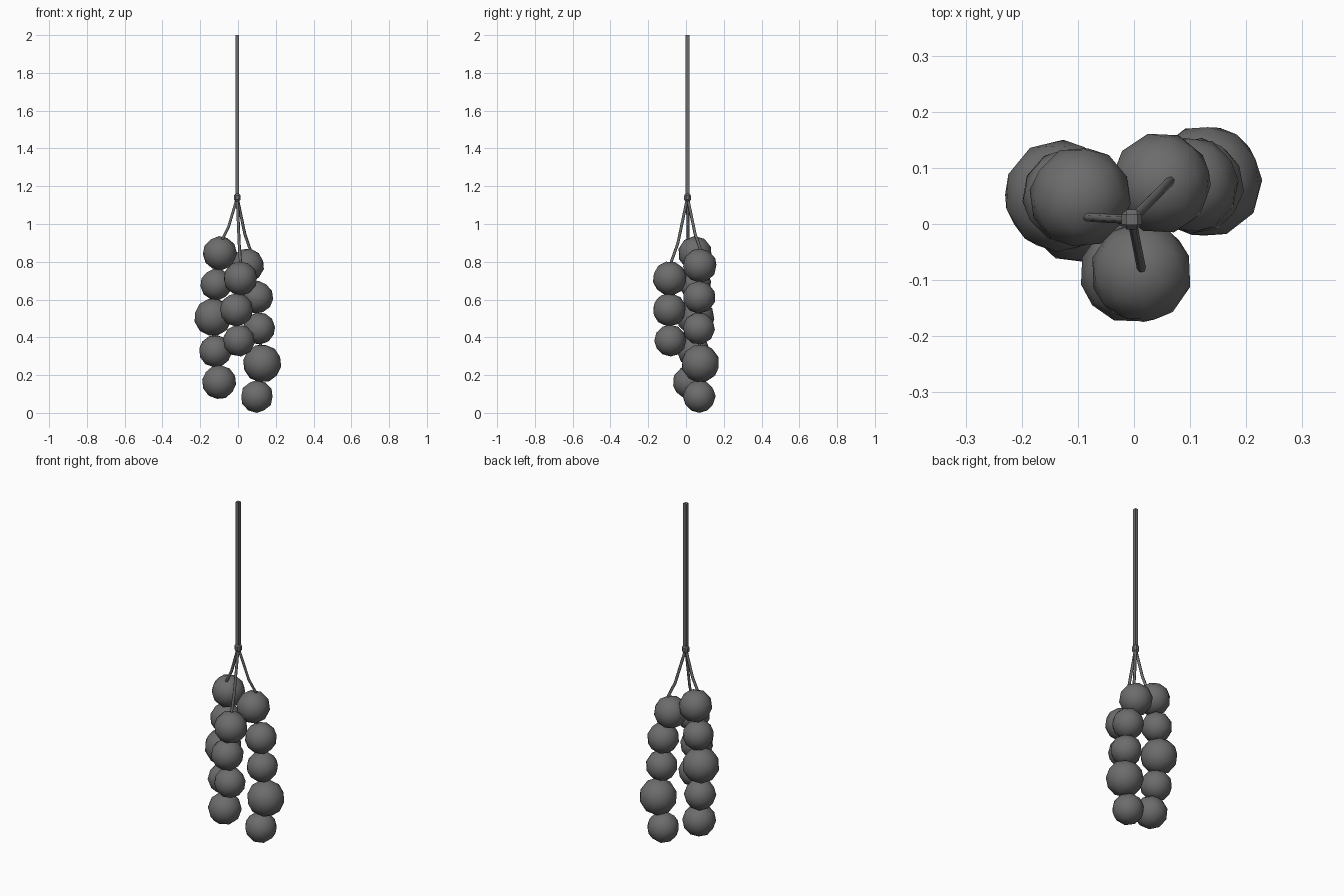
import bpy, math, random
from mathutils import Vector

random.seed(4)
cube = bpy.data.objects.get("Cube")
if cube:
    bpy.data.objects.remove(cube, do_unlink=True)

GREY = (0.15, 0.15, 0.15, 1)
mat = bpy.data.materials.new("dark grey")
mat.use_nodes = True
mat.diffuse_color = GREY
mat.node_tree.nodes["Principled BSDF"].inputs["Base Color"].default_value = GREY
KNOT = Vector((-0.004, 0.008, 1.14))


def finish(name, smooth=True):
    obj = bpy.context.object
    obj.name = name
    obj.data.materials.append(mat)
    if smooth:
        bpy.ops.object.shade_smooth()
    return obj


def ball(name, pos, radius, turned=True):
    turn = [random.uniform(0, math.tau) if turned else 0 for _ in range(3)]
    bpy.ops.mesh.primitive_ico_sphere_add(subdivisions=2, radius=radius,
                                          location=pos, rotation=turn)
    finish(name)


def string(name, points, radius):
    curve = bpy.data.curves.new(name, "CURVE")
    curve.dimensions = "3D"
    curve.bevel_depth = radius
    curve.bevel_resolution = 1
    curve.use_fill_caps = True
    spline = curve.splines.new("POLY")
    spline.points.add(len(points) - 1)
    for p, co in zip(spline.points, points):
        p.co = (*co, 1)
    obj = bpy.data.objects.new(name, curve)
    bpy.context.collection.objects.link(obj)
    curve.materials.append(mat)


# Hanging cord with a square section
bpy.ops.mesh.primitive_cylinder_add(vertices=4, radius=0.014, depth=2 - KNOT.z,
                                    location=(KNOT.x, KNOT.y, 1 + KNOT.z / 2))
cord = finish("hanging_cord", smooth=False)
cord.rotation_euler.z = math.pi / 4

# Knot: a chamfered block
bpy.ops.mesh.primitive_cube_add(size=1, location=KNOT)
knot = finish("knot", smooth=False)
knot.scale = (0.036, 0.036, 0.044)
bevel = knot.modifiers.new("chamfer", "BEVEL")
bevel.width = 0.25
bevel.segments = 1

# Each strand: string end, then balls as (x, y, z, radius) from the top down
strands = {
    "right": ((-0.085, 0.012, 0.915),
              [(-0.096, 0.048, 0.845, 0.091), (-0.115, 0.05, 0.68, 0.085),
               (-0.132, 0.05, 0.507, 0.101), (-0.12, 0.04, 0.327, 0.087),
               (-0.10, 0.02, 0.163, 0.091)]),
    "left": ((0.068, 0.08, 0.855),
             [(0.048, 0.073, 0.78, 0.091), (0.10, 0.07, 0.612, 0.087),
              (0.111, 0.068, 0.447, 0.086), (0.128, 0.076, 0.262, 0.102),
              (0.10, 0.07, 0.087, 0.087)]),
    "front": ((0.014, -0.083, 0.785),
              [(0.013, -0.086, 0.712, 0.091), (-0.008, -0.088, 0.546, 0.089),
               (0.005, -0.083, 0.383, 0.085)]),
}
for side, (end, balls) in strands.items():
    end = Vector(end)
    bend = KNOT.lerp(end, 0.68)
    bend.x, bend.y = KNOT.lerp(end, 0.56).xy
    centres = [Vector(b[:3]) for b in balls]
    string(side + "_string", [KNOT, bend, end, *centres], 0.008)
    for i, b in enumerate(balls, 1):
        ball(f"{side}_ball_{i}", b[:3], b[3], turned=b[2] > 0.1)
